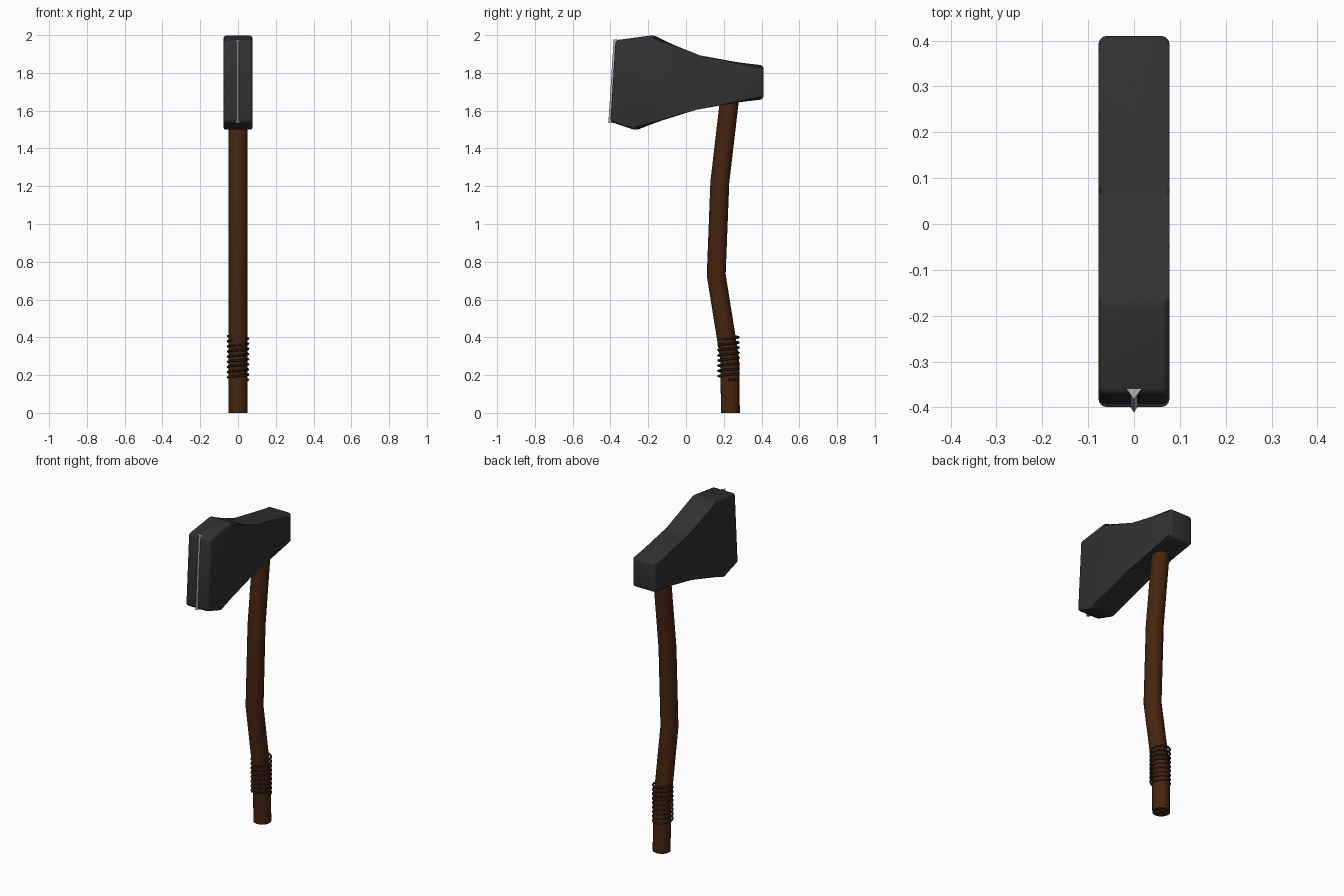
import bpy, bmesh, math
from mathutils import Vector

cube = bpy.data.objects.get("Cube")
if cube:
    bpy.data.objects.remove(cube, do_unlink=True)


def material(name, rgb, rough=0.6):
    m = bpy.data.materials.new(name)
    m.use_nodes = True
    m.diffuse_color = (*rgb, 1)
    bsdf = m.node_tree.nodes["Principled BSDF"]
    bsdf.inputs["Base Color"].default_value = (*rgb, 1)
    bsdf.inputs["Roughness"].default_value = rough
    return m


IRON = material("dark_iron", (0.031, 0.031, 0.031))
WOOD = material("brown_wood", (0.062, 0.018, 0.005))
CORD = material("dark_cord", (0.026, 0.011, 0.004))
STEEL = material("edge_steel", (0.42, 0.46, 0.48))


def add_object(name, bm, mat, smooth=None):
    bmesh.ops.recalc_face_normals(bm, faces=bm.faces)
    mesh = bpy.data.meshes.new(name)
    bm.to_mesh(mesh)
    bm.free()
    mesh.materials.append(mat)
    ob = bpy.data.objects.new(name, mesh)
    bpy.context.collection.objects.link(ob)
    if smooth:
        bpy.ops.object.select_all(action="DESELECT")
        ob.select_set(True)
        bpy.context.view_layer.objects.active = ob
        bpy.ops.object.shade_smooth_by_angle(angle=math.radians(smooth))
    return ob


def loft(rings):
    """Bridge closed rings of points and cap both ends."""
    bm = bmesh.new()
    loops = [[bm.verts.new(p) for p in ring] for ring in rings]
    n = len(loops[0])
    for a, b in zip(loops, loops[1:]):
        for i in range(n):
            j = (i + 1) % n
            bm.faces.new((a[i], a[j], b[j], b[i]))
    bm.faces.new(loops[0])
    bm.faces.new(loops[-1])
    return bm


def tube(path, radius, sides):
    """Sweep a circle along a path of points."""
    rings = []
    for i, p in enumerate(path):
        t = (path[min(i + 1, len(path) - 1)] - path[max(i - 1, 0)]).normalized()
        u = Vector((1, 0, 0)) if abs(t.x) < 0.5 else Vector((0, 0, 1))
        u = (u - t * u.dot(t)).normalized()
        v = t.cross(u)
        angles = [math.tau * k / sides for k in range(sides)]
        rings.append([p + radius * (u * math.cos(a) + v * math.sin(a)) for a in angles])
    return loft(rings)


# Axe head: side profile (y, z) extruded across x, edges rounded
profile = [(-0.4, 1.54), (-0.265, 1.496), (0.05, 1.62), (0.41, 1.66),
           (0.41, 1.84), (0.07, 1.877), (-0.17, 2.0), (-0.373, 1.973)]
HALF = 0.077
bm = loft([[(x, y, z) for y, z in profile] for x in (-HALF, HALF)])
bmesh.ops.bevel(bm, geom=bm.edges[:], offset=0.016, segments=3,
                profile=0.5, affect="EDGES", clamp_overlap=True)
add_object("axe_head", bm, IRON, 35)

# Cutting edge: thin wedge let into the front of the head
edge_ends = [(-0.386, -0.411, 1.535), (-0.36, -0.383, 1.976)]
add_object("cutting_edge", loft(
    [[(-0.016, back, z), (0.016, back, z), (0, tip, z)]
     for back, tip, z in edge_ends]), STEEL)

# Bent wooden handle
handle_path = [Vector((0, y, z)) for y, z in
               [(0.235, 0), (0.232, 0.28), (0.16, 0.73), (0.179, 1.22), (0.235, 1.7)]]
bm = tube(handle_path, 0.05, 24)
for v in bm.verts:
    v.co.z = max(v.co.z, 0)
add_object("handle", bm, WOOD, 40)

# Cord coiled around the grip
TURNS, STEPS = 8.5, 24
coil = []
for i in range(int(TURNS * STEPS) + 1):
    a = math.tau * i / STEPS
    coil.append(Vector((0.054 * math.cos(a), 0.225 + 0.054 * math.sin(a),
                        0.175 + 0.232 * i / (TURNS * STEPS))))
bm = bmesh.new()
rings = []
for i, p in enumerate(coil):
    a = math.tau * i / STEPS
    out = Vector((math.cos(a), math.sin(a), 0))
    rings.append([p + 0.006 * (out * math.cos(k * math.tau / 8)
                               + Vector((0, 0, 1)) * math.sin(k * math.tau / 8))
                  for k in range(8)])
bm.free()
add_object("grip_cord", loft(rings), CORD, 60)
